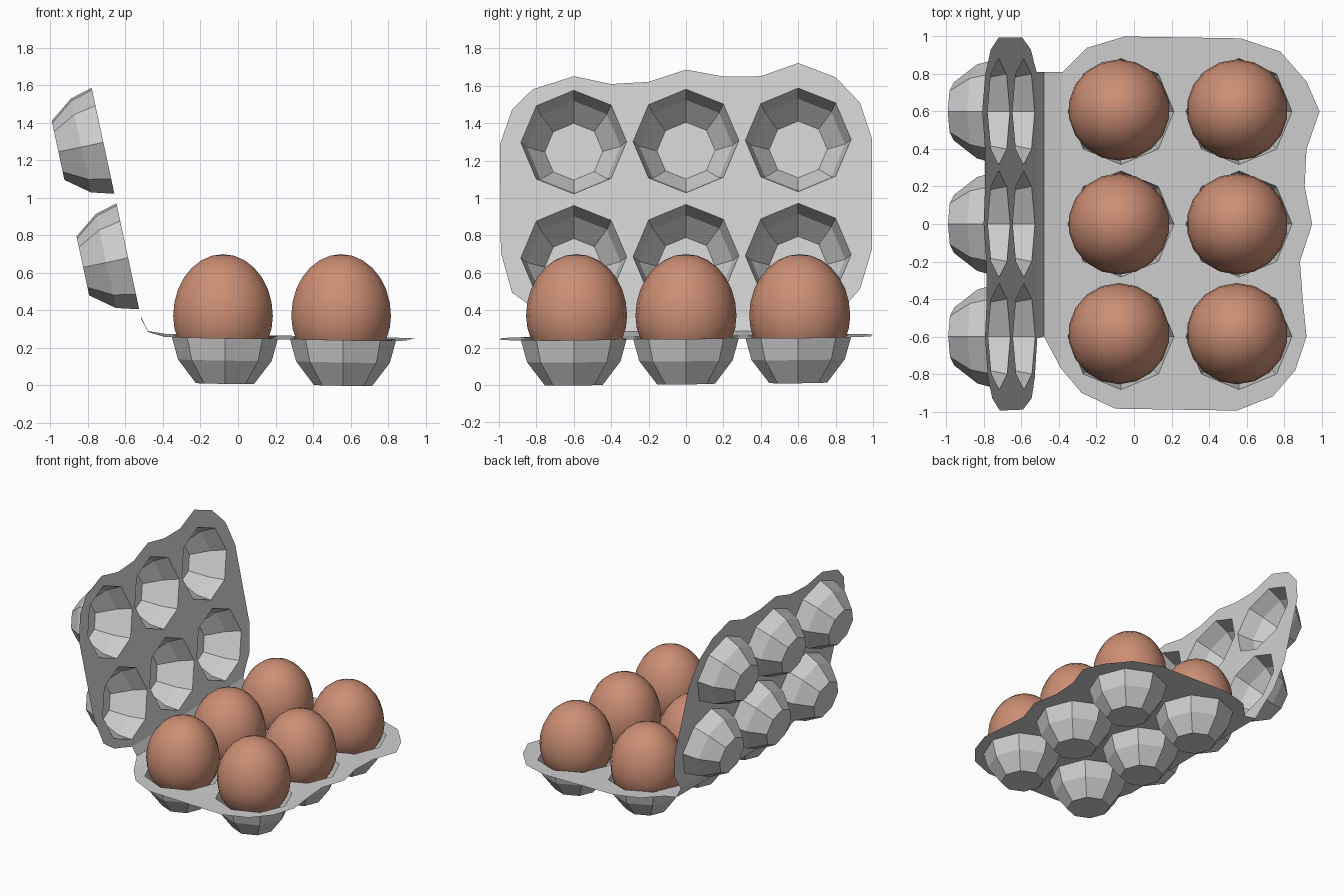
import bpy, bmesh, math
from mathutils import Vector

if "Cube" in bpy.data.objects:
    bpy.data.objects.remove(bpy.data.objects["Cube"])


def material(name, rgb):
    m = bpy.data.materials.new(name)
    m.diffuse_color = (*rgb, 1)
    m.use_nodes = True
    m.node_tree.nodes["Principled BSDF"].inputs["Base Color"].default_value = m.diffuse_color
    return m


GREY = material("pulp grey", (0.62, 0.62, 0.62))
BROWN = material("egg brown", (0.60, 0.27, 0.175))


def finish(bm, name, mat, smooth=False):
    me = bpy.data.meshes.new(name)
    bm.to_mesh(me)
    bm.free()
    me.materials.append(mat)
    for p in me.polygons:
        p.use_smooth = smooth
    ob = bpy.data.objects.new(name, me)
    bpy.context.collection.objects.link(ob)
    return ob


def loop(bm, pts):
    vs = [bm.verts.new((x, y, 0)) for x, y in pts]
    return vs, [bm.edges.new((vs[i], vs[(i + 1) % len(vs)])) for i in range(len(vs))]


def ring_pts(c, r):
    return [(c[0] + r * math.cos(i * math.pi / 4), c[1] + r * math.sin(i * math.pi / 4)) for i in range(8)]


def cupped_sheet(name, outline, centres, place):
    """Flat sheet with eight-sided cups pushed down, then moved into place."""
    bm = bmesh.new()
    edges = loop(bm, outline)[1]
    rims = []
    for c in centres:
        vs, es = loop(bm, ring_pts(c, 0.283))
        rims.append(vs)
        edges += es
    bmesh.ops.triangle_fill(bm, use_beauty=True, edges=edges, normal=(0, 0, 1))
    # keep the cup mouths open
    inside = [f for f in bm.faces
              if any((f.calc_center_median().xy - Vector(c)).length < 0.255 for c in centres)]
    if inside:
        bmesh.ops.delete(bm, geom=inside, context='FACES_KEEP_BOUNDARY')
    for c, rim in zip(centres, rims):
        prev = rim
        for r, h in ((0.25, -0.12), (0.155, -0.245)):
            cur = [bm.verts.new((x, y, h)) for x, y in ring_pts(c, r)]
            for i in range(8):
                j = (i + 1) % 8
                bm.faces.new((prev[i], prev[j], cur[j], cur[i]))
            prev = cur
        bm.faces.new(prev)
    bmesh.ops.recalc_face_normals(bm, faces=bm.faces)
    for v in bm.verts:
        v.co = place(*v.co)
    return finish(bm, name, GREY)


# Placement of tray and lid
def place_tray(x, y, h):
    return Vector((x, y, 0.256 + 0.01 * y - 0.016 * (x - 0.23) + h))


UP = Vector((-0.21, 0, 0.978))
OUT = Vector((-0.978, 0, -0.21))


def place_lid(u, y, h):
    return Vector((-0.72, y, 1.305)) + UP * (u + 0.01 * y) - OUT * h


# Bottom tray
tray_outline = [(-0.38, 0.81), (-0.25, 0.94), (-0.05, 1.0), (0.57, 0.99), (0.78, 0.92), (0.92, 0.76),
                (0.99, 0.6), (0.92, 0.4), (0.91, 0.2), (0.95, 0), (0.885, -0.2), (0.90, -0.4),
                (0.92, -0.6), (0.86, -0.78), (0.74, -0.92), (0.55, -0.995), (-0.1, -0.985),
                (-0.28, -0.9), (-0.39, -0.77)]
cupped_sheet("tray", tray_outline,
             [(x, y) for x in (-0.07, 0.56) for y in (-0.6, 0.0, 0.6)], place_tray)

# Open lid (first number runs up the lid)
lid_outline = [(-0.965, 0.81), (-0.9, 0.86), (-0.82, 0.93), (-0.6, 0.995), (0, 0.995), (0.2, 0.93),
               (0.34, 0.8), (0.42, 0.6), (0.35, 0.4), (0.35, 0.2), (0.39, 0), (0.325, -0.2),
               (0.315, -0.4), (0.36, -0.6), (0.29, -0.82), (0.18, -0.93), (-0.01, -0.995),
               (-0.6, -0.99), (-0.82, -0.93), (-0.9, -0.82), (-0.965, -0.61)]
cupped_sheet("lid", lid_outline,
             [(u, y) for u in (-0.63, 0.0) for y in (-0.6, 0.0, 0.6)], place_lid)

# Hinge strip joining tray and lid
bm = bmesh.new()
rows = [(place_tray(-0.39, -0.77, 0), place_tray(-0.38, 0.81, 0)),
        (Vector((-0.48, -0.6, 0.285)), Vector((-0.48, 0.81, 0.29))),
        (place_lid(-0.965, -0.61, 0), place_lid(-0.965, 0.81, 0))]
rows = [[bm.verts.new(p) for p in r] for r in rows]
for a, b in zip(rows, rows[1:]):
    bm.faces.new((a[0], b[0], b[1], a[1]))
bmesh.ops.recalc_face_normals(bm, faces=bm.faces)
finish(bm, "hinge", GREY)

# Eggs: blunt below, longer above
for x in (-0.08, 0.55):
    for k, y in enumerate((-0.585, 0.0, 0.608)):
        bm = bmesh.new()
        bmesh.ops.create_uvsphere(bm, u_segments=18, v_segments=14, radius=1)
        for v in bm.verts:
            v.co = (x + 0.27 * v.co.x, y + 0.27 * v.co.y,
                    0.37 + v.co.z * (0.33 if v.co.z > 0 else 0.29))
        finish(bm, f"egg_{'left' if x < 0 else 'right'}_{k + 1}", BROWN, True)
